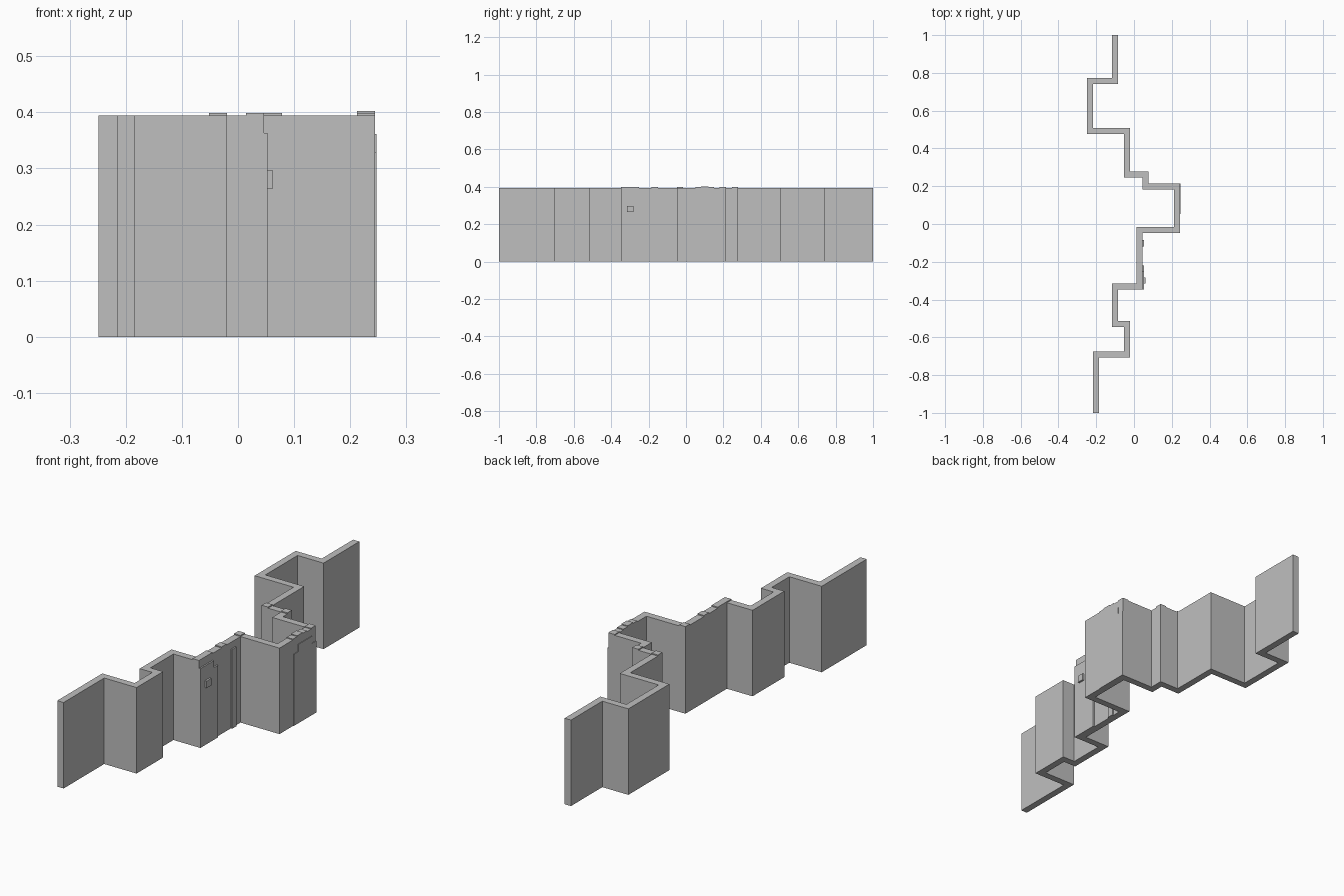
import bpy
import bmesh
from mathutils import Vector

cube = bpy.data.objects.get("Cube")
if cube:
    bpy.data.objects.remove(cube, do_unlink=True)

# Single stone colour
stone = bpy.data.materials.new("stone grey")
stone.use_nodes = True
colour = (0.52, 0.52, 0.52, 1)
stone.diffuse_color = colour
stone.node_tree.nodes["Principled BSDF"].inputs["Base Color"].default_value = colour

WALL_TOP = 0.394
HALF = 0.016


def prism(name, outline, direction):
    """Extrude a flat closed outline along a direction."""
    bm = bmesh.new()
    face = bm.faces.new([bm.verts.new(p) for p in outline])
    grown = bmesh.ops.extrude_face_region(bm, geom=[face])["geom"]
    verts = [v for v in grown if isinstance(v, bmesh.types.BMVert)]
    bmesh.ops.translate(bm, verts=verts, vec=direction)
    bmesh.ops.recalc_face_normals(bm, faces=bm.faces)
    mesh = bpy.data.meshes.new(name)
    bm.to_mesh(mesh)
    bm.free()
    mesh.materials.append(stone)
    obj = bpy.data.objects.new(name, mesh)
    bpy.context.collection.objects.link(obj)
    return obj


def plate(name, outline, x0, x1):
    """Raised plate on an outer wall face, outlined in y and z."""
    return prism(name, [(x0, y, z) for y, z in outline], (x1 - x0, 0, 0))


def rect(y0, y1, z0, z1):
    return [(y0, z0), (y1, z0), (y1, z1), (y0, z1)]


# Zigzag wall: runs at these x positions, with a return wall at each y
run_x = [-0.2, -0.036, -0.1, 0.03, 0.228, 0.062, -0.036, -0.233, -0.101]
return_y = [-0.69, -0.53, -0.332, -0.032, 0.198, 0.262, 0.492, 0.757]
path = [Vector((run_x[0], -1))]
for i, y in enumerate(return_y):
    path += [Vector((run_x[i], y)), Vector((run_x[i + 1], y))]
path.append(Vector((run_x[-1], 1)))


def offset_side(side):
    normals = []
    for a, b in zip(path, path[1:]):
        d = (b - a).normalized()
        normals.append(Vector((-d.y, d.x)) * HALF * side)
    points = [path[0] + normals[0]]
    points += [p + m + n for p, m, n in zip(path[1:-1], normals, normals[1:])]
    points.append(path[-1] + normals[-1])
    return points


outline = offset_side(1) + offset_side(-1)[::-1]
prism("zigzag_wall", [(p.x, p.y, 0) for p in outline], (0, 0, WALL_TOP))

# Low coping blocks along the wall tops: run x, y start, y end, top
blocks = [
    (0.03, -0.348, -0.25, 0.399),
    (0.03, -0.185, -0.15, 0.399),
    (0.03, -0.048, -0.016, 0.399),
    (0.228, 0.05, 0.15, 0.398),
    (0.228, 0.08, 0.12, 0.402),
    (0.228, 0.18, 0.214, 0.398),
    (0.062, 0.246, 0.278, 0.399),
    (-0.036, 0.246, 0.278, 0.399),
]
for i, (x, y0, y1, top) in enumerate(blocks):
    plate(f"coping_block_{i + 1}", rect(y0, y1, WALL_TOP - 0.01, top),
          x - HALF, x + HALF)

# Raised panels on the middle wall
plate("stepped_panel",
      [(-0.348, 0), (-0.22, 0), (-0.22, 0.33), (-0.25, 0.33),
       (-0.25, 0.363), (-0.348, 0.363)], 0.04, 0.053)
plate("panel_boss", rect(-0.315, -0.282, 0.264, 0.296), 0.045, 0.062)
plate("narrow_pilaster", rect(-0.118, -0.086, 0, 0.363), 0.04, 0.053)

# Thin arched-step panel on the projecting wall
plate("projecting_panel",
      [(0.053, 0), (0.214, 0), (0.214, 0.328), (0.183, 0.328), (0.183, 0.361),
       (0.085, 0.361), (0.085, 0.328), (0.053, 0.328)], 0.235, 0.247)
